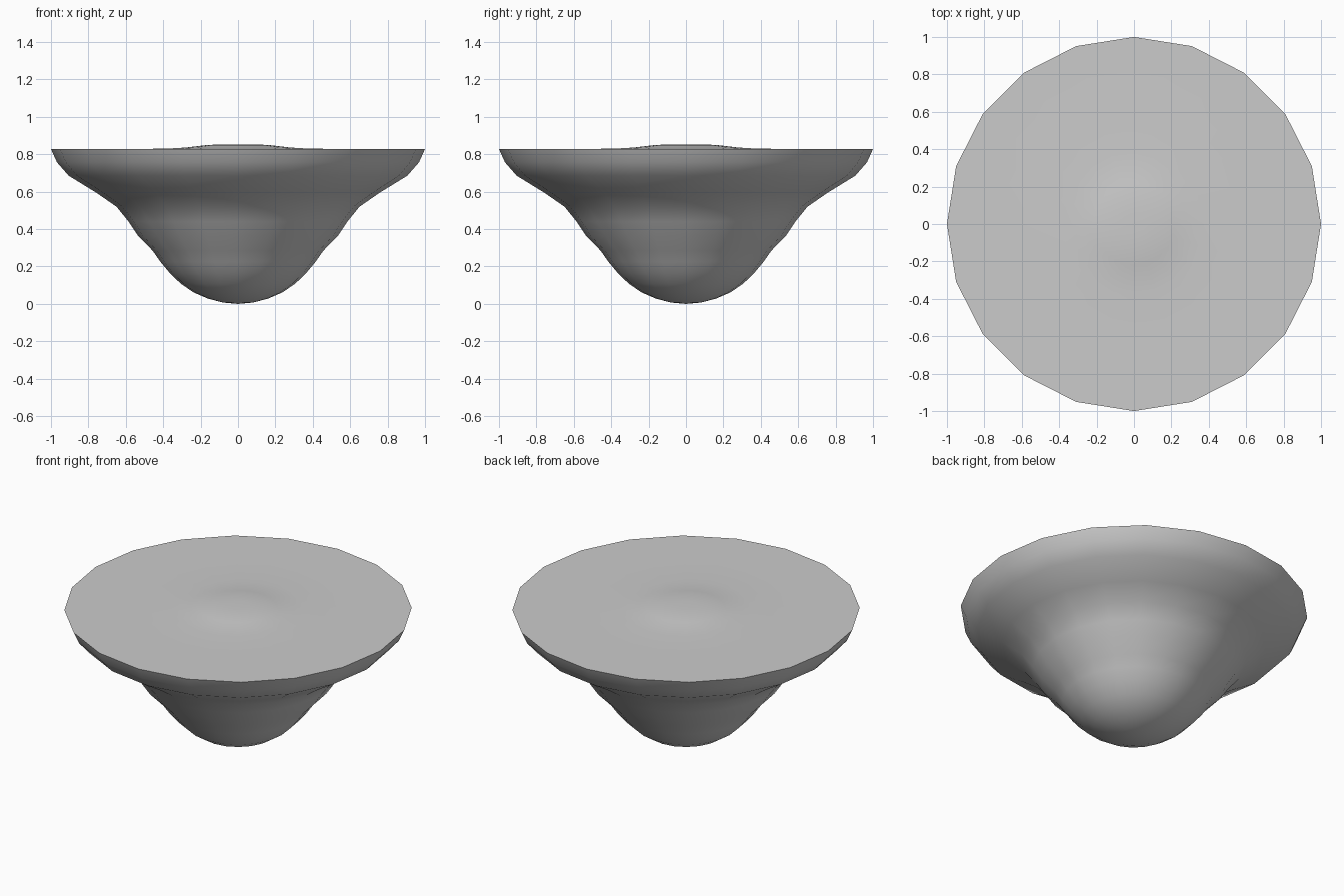
import bpy, bmesh, math

if "Cube" in bpy.data.objects:
    bpy.data.objects.remove(bpy.data.objects["Cube"])

SIDES = 20

def lathe(name, profile):
    """Revolve (radius, height) points around z; zero radius makes a pole."""
    bm = bmesh.new()
    rings = []
    for r, z in profile:
        if r == 0:
            rings.append([bm.verts.new((0, 0, z))] * SIDES)
        else:
            rings.append([bm.verts.new((r * math.cos(2 * math.pi * i / SIDES),
                                        r * math.sin(2 * math.pi * i / SIDES), z))
                          for i in range(SIDES)])
    for a, b in zip(rings, rings[1:]):
        for i in range(SIDES):
            j = (i + 1) % SIDES
            bm.faces.new(dict.fromkeys((a[i], a[j], b[j], b[i])))
    bmesh.ops.recalc_face_normals(bm, faces=bm.faces)
    mesh = bpy.data.meshes.new(name)
    bm.to_mesh(mesh)
    bm.free()
    obj = bpy.data.objects.new(name, mesh)
    bpy.context.collection.objects.link(obj)
    bpy.context.view_layer.objects.active = obj
    obj.select_set(True)
    bpy.ops.object.shade_smooth_by_angle(angle=math.radians(40))
    obj.select_set(False)
    return obj

# Rounded foot, flared bell and sharp rim
outside = [(0, 0), (0.08, 0.007), (0.16, 0.028), (0.235, 0.06), (0.305, 0.107),
           (0.365, 0.165), (0.415, 0.225), (0.457, 0.285), (0.535, 0.365),
           (0.585, 0.44), (0.65, 0.52), (0.76, 0.596), (0.905, 0.685),
           (0.968, 0.757), (1, 0.828)]

# Flat top with a low central swelling
top = [(0.6, 0.828), (0.38, 0.83), (0.28, 0.836), (0.22, 0.843),
       (0.16, 0.85), (0.06, 0.853), (0, 0.853)]

lathe("flared_bowl", outside + top)
